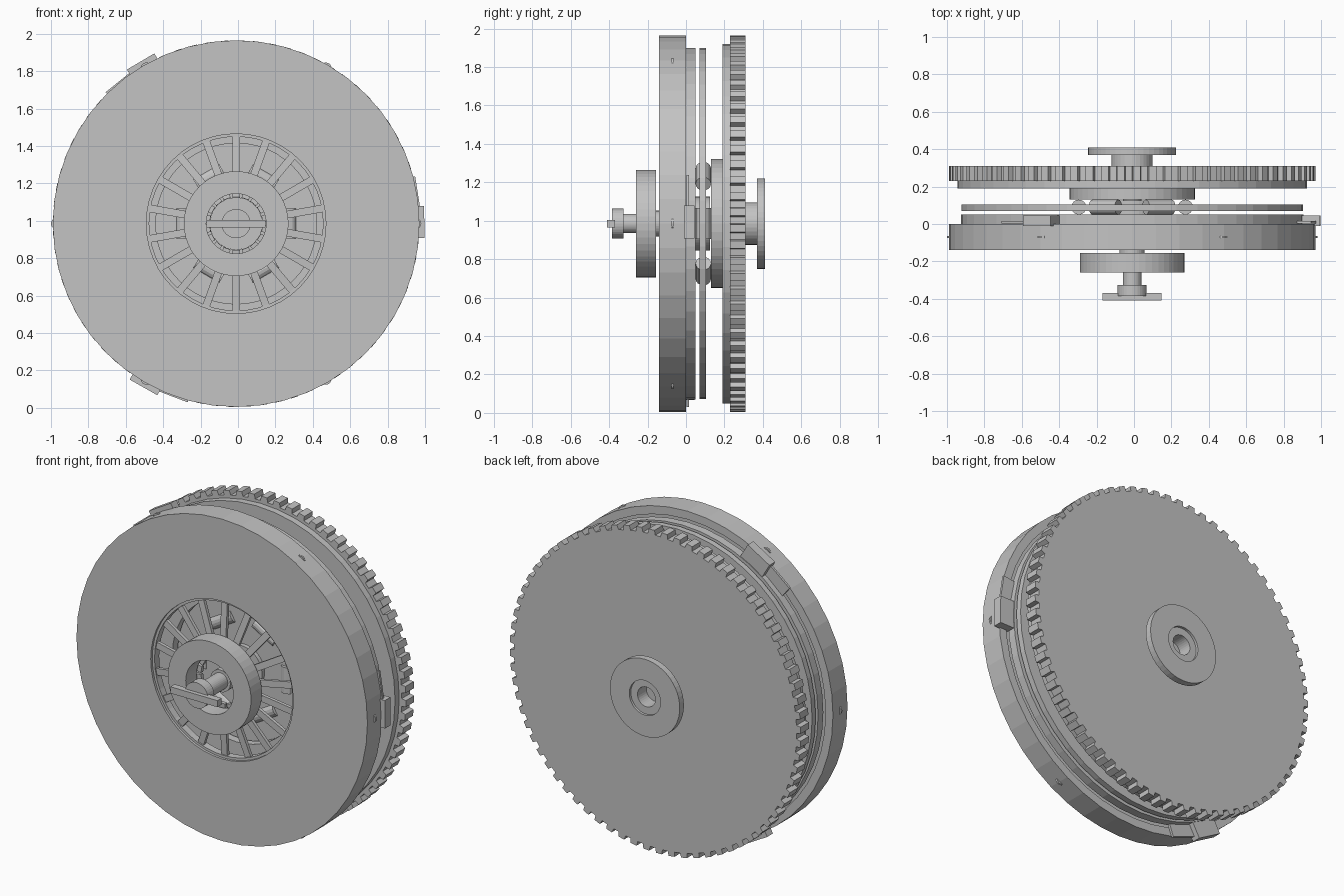
import bpy, bmesh
from math import cos, sin, pi, radians
from mathutils import Matrix, Vector

if "Cube" in bpy.data.objects:
    bpy.data.objects.remove(bpy.data.objects["Cube"])

CENTRE = Vector((-0.01, 0, 0.985))

steel = bpy.data.materials.new("plain_grey")
steel.use_nodes = True
GREY = (0.55, 0.55, 0.55, 1)
steel.diffuse_color = GREY
steel.node_tree.nodes["Principled BSDF"].inputs["Base Color"].default_value = GREY


def finish(name, bm):
    bmesh.ops.recalc_face_normals(bm, faces=bm.faces)
    mesh = bpy.data.meshes.new(name)
    bm.to_mesh(mesh)
    bm.free()
    mesh.materials.append(steel)
    obj = bpy.data.objects.new(name, mesh)
    obj.location = CENTRE
    bpy.context.collection.objects.link(obj)
    return obj


def lathe(name, profile, seg=48):
    """Revolve a closed (radius, y) profile about the y axis."""
    bm = bmesh.new()
    rings = [[bm.verts.new((r * cos(2 * pi * i / seg), y, r * sin(2 * pi * i / seg)))
              for r, y in profile] for i in range(seg)]
    n = len(profile)
    for i in range(seg):
        a, b = rings[i], rings[(i + 1) % seg]
        for j in range(n):
            k = (j + 1) % n
            if profile[j][0] == 0 and profile[k][0] == 0:
                continue
            bm.faces.new((a[j], a[k], b[k], b[j]))
    bmesh.ops.remove_doubles(bm, verts=bm.verts, dist=1e-5)
    return finish(name, bm)


def ring(name, r_in, r_out, y0, y1, seg=48):
    return lathe(name, [(r_in, y0), (r_out, y0), (r_out, y1), (r_in, y1)], seg)


def polar_box(name, angle, r0, r1, y, depth, width, tilt=0):
    """Box from radius r0 to r1, turned to an angle about the y axis."""
    bm = bmesh.new()
    bmesh.ops.create_cube(bm, size=1)
    m = (Matrix.Rotation(-radians(angle), 4, 'Y')
         @ Matrix.Translation(((r0 + r1) / 2, y, 0))
         @ Matrix.Rotation(radians(tilt), 4, 'Z')
         @ Matrix.Diagonal((r1 - r0, depth, width, 1)))
    bmesh.ops.transform(bm, matrix=m, verts=bm.verts)
    return finish(name, bm)


def polar_cylinder(name, angle, radius, y, size, length, axis):
    """Small cylinder at an angle, lying along the given local axis."""
    bm = bmesh.new()
    bmesh.ops.create_cone(bm, cap_ends=True, segments=16, radius1=size,
                          radius2=size, depth=length)
    m = (Matrix.Rotation(-radians(angle), 4, 'Y')
         @ Matrix.Translation((radius, y, 0)))
    if axis == 'Y':
        m = m @ Matrix.Rotation(pi / 2, 4, 'X')
    bmesh.ops.transform(bm, matrix=m, verts=bm.verts)
    return finish(name, bm)


# Hollow cover with a central opening
lathe("cover", [(0.48, -0.14), (0.98, -0.14), (0.98, 0), (0.93, 0),
                (0.93, -0.09), (0.48, -0.09)])

# Spring fingers and their support ring
ring("finger_ring", 0.465, 0.482, -0.125, -0.08)
for i in range(18):
    polar_box(f"spring_finger_{i}", 10 + i * 20, 0.14, 0.475, -0.118, 0.02, 0.04, 4)

# Pressure plate and friction disc
ring("pressure_plate", 0.43, 0.915, 0, 0.05)
ring("friction_disc", 0.12, 0.913, 0.07, 0.105)
ring("friction_hub", 0.05, 0.14, 0.045, 0.125)
for i in range(6):
    polar_cylinder(f"damper_spring_{i}", i * 60, 0.285, 0.09, 0.04, 0.16, 'Z')

# Flywheel with centre boss and step
lathe("flywheel", [(0, 0.13), (0.335, 0.13), (0.335, 0.19), (0.935, 0.19),
                   (0.935, 0.235), (0, 0.235)])

# Toothed ring gear, drawn as an outline and extruded
TEETH = 72
bm = bmesh.new()
outline = []
for i in range(TEETH):
    for step, r in ((0, 0.952), (0.42, 0.952), (0.48, 0.98), (0.94, 0.98)):
        a = 2 * pi * (i + step) / TEETH
        outline.append(bm.verts.new((r * cos(a), 0.23, r * sin(a))))
face = bm.faces.new(outline)
extruded = bmesh.ops.extrude_face_region(bm, geom=[face], use_keep_orig=True)["geom"]
bmesh.ops.translate(bm, vec=(0, 0.08, 0),
                    verts=[v for v in extruded if isinstance(v, bmesh.types.BMVert)])
finish("ring_gear", bm)

# Rear stem and flange
ring("rear_stem", 0.06, 0.11, 0.305, 0.395, 32)
ring("rear_flange", 0.105, 0.235, 0.37, 0.41)

# Release bearing and sleeve
ring("release_bearing", 0.16, 0.28, -0.26, -0.155)
ring("bearing_sleeve", 0.045, 0.067, -0.155, -0.10, 32)

# Input shaft with knob and cross bar
ring("input_shaft", 0, 0.05, -0.34, 0.13, 32)
ring("shaft_knob", 0, 0.078, -0.385, -0.325, 32)
bm = bmesh.new()
bmesh.ops.create_cube(bm, size=1)
bmesh.ops.transform(bm, verts=bm.verts, matrix=Matrix.Translation((0.0, -0.39, 0))
                    @ Matrix.Diagonal((0.316, 0.04, 0.04, 1)))
finish("cross_bar", bm)

# Drive straps around the rim
for i in range(3):
    angle = i * 120
    polar_box(f"strap_block_{i}", angle + 0.5, 0.91, 1.006, 0.018, 0.055, 0.17)
    polar_box(f"strap_tail_{i}", angle + 9, 0.9, 0.985, 0.009, 0.014, 0.2)

# Small rounded rim tabs
for i in range(6):
    polar_cylinder(f"rim_tab_{i}", i * 60, 0.96, -0.07, 0.03, 0.012, 'Y')
